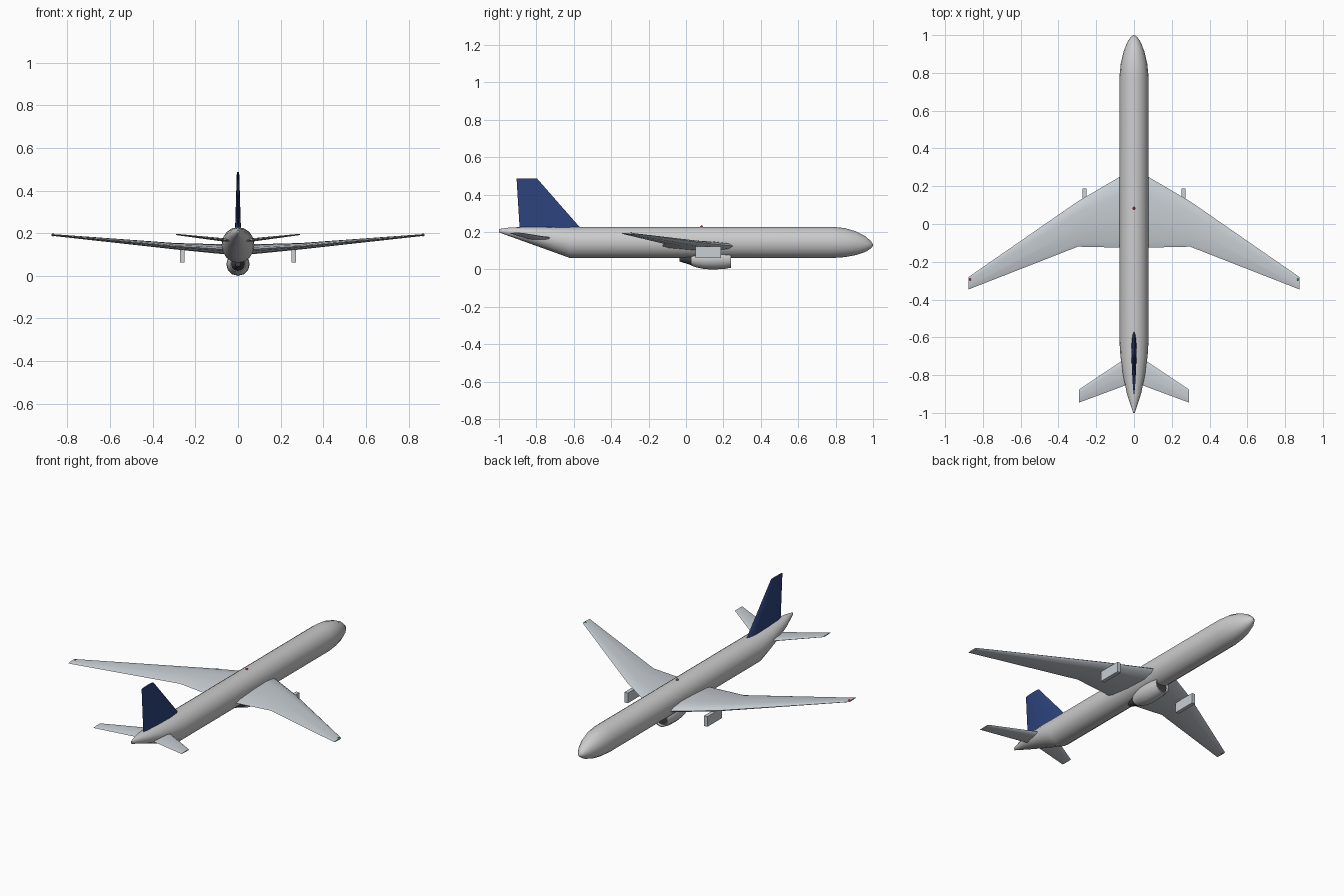
import bpy, bmesh, math
from mathutils import Vector

if "Cube" in bpy.data.objects:
    bpy.data.objects.remove(bpy.data.objects["Cube"])


def material(name, rgb):
    m = bpy.data.materials.new(name)
    m.diffuse_color = (*rgb, 1)
    m.use_nodes = True
    m.node_tree.nodes["Principled BSDF"].inputs["Base Color"].default_value = m.diffuse_color
    return m


WHITE = material("body_white", (0.8, 0.8, 0.8))
METAL = material("wing_grey", (0.58, 0.62, 0.66))
NAVY = material("fin_navy", (0.025, 0.055, 0.2))
DARK = material("exhaust_dark", (0.05, 0.05, 0.055))
RED = material("light_red", (0.7, 0.02, 0.02))
GREEN = material("light_green", (0.02, 0.5, 0.08))


def loft(name, rings, mat, angle=35):
    """Skin a list of equal-length closed rings and cap both ends."""
    bm = bmesh.new()
    loops = [[bm.verts.new(p) for p in ring] for ring in rings]
    n = len(loops[0])
    for a, b in zip(loops, loops[1:]):
        for i in range(n):
            j = (i + 1) % n
            bm.faces.new((a[i], a[j], b[j], b[i]))
    bm.faces.new(loops[0])
    bm.faces.new(loops[-1])
    bmesh.ops.recalc_face_normals(bm, faces=bm.faces)
    me = bpy.data.meshes.new(name)
    bm.to_mesh(me)
    bm.free()
    ob = bpy.data.objects.new(name, me)
    bpy.context.collection.objects.link(ob)
    me.materials.append(mat)
    bpy.ops.object.select_all(action='DESELECT')
    bpy.context.view_layer.objects.active = ob
    ob.select_set(True)
    bpy.ops.object.shade_smooth_by_angle(angle=math.radians(angle))
    return ob


def oval(y, rx, bottom, top, n=16):
    zc, rz = (top + bottom) / 2, (top - bottom) / 2
    return [(rx * math.cos(2 * math.pi * i / n), y,
             zc + rz * math.sin(2 * math.pi * i / n)) for i in range(n)]


# Airfoil: (chord fraction, half-thickness fraction)
FOIL = [(0, 0), (0.06, 0.6), (0.25, 1), (0.6, 0.85), (0.92, 0.4), (1, 0)]
FOIL += [(c, -t) for c, t in FOIL[-2:0:-1]]


def wing_ring(side, x, lead, trail, z, thick):
    return [(side * x, lead + (trail - lead) * c, z + t * thick / 2) for c, t in FOIL]


# Fuselage: y, half width, bottom, top
BODY = [(-1, 0.004, 0.198, 0.216), (-0.95, 0.021, 0.18, 0.223), (-0.9, 0.037, 0.162, 0.226),
        (-0.8, 0.058, 0.126, 0.228), (-0.7, 0.072, 0.09, 0.228), (-0.62, 0.077, 0.061, 0.228),
        (0.78, 0.077, 0.061, 0.228), (0.85, 0.07, 0.066, 0.221), (0.91, 0.056, 0.077, 0.203),
        (0.96, 0.037, 0.094, 0.177), (0.988, 0.019, 0.112, 0.152), (1, 0.004, 0.126, 0.134)]
loft("fuselage", [oval(*s) for s in BODY], WHITE, 50)

# Lifting surfaces: x, leading y, trailing y, z, thickness
WING = [(0, 0.29, -0.125, 0.122, 0.05), (0.075, 0.25, -0.125, 0.125, 0.046),
        (0.297, 0.12, -0.12, 0.139, 0.03), (0.875, -0.28, -0.346, 0.192, 0.008)]
STAB = [(0.02, -0.695, -0.845, 0.163, 0.018), (0.29, -0.875, -0.945, 0.194, 0.006)]
for side, tag in ((1, "right"), (-1, "left")):
    loft(f"wing_{tag}", [wing_ring(side, *s) for s in WING], METAL)
    loft(f"tailplane_{tag}", [wing_ring(side, *s) for s in STAB], METAL)

# Tail fin: z, leading y, trailing y, thickness
FIN = [(0.2, -0.54, -0.888, 0.028), (0.228, -0.57, -0.89, 0.027), (0.487, -0.797, -0.906, 0.011)]
loft("tail_fin", [[(t * th / 2, a + (b - a) * c, z) for c, t in FOIL]
                  for z, a, b, th in FIN], NAVY)

# Belly nacelle with recessed dark intake and tapering exhaust
ZC = 0.055


def disc(y, r):
    return oval(y, r, ZC - r, ZC + r, 12)


loft("nacelle", [disc(y, r) for y, r in
                 [(0.03, 0.036), (0.06, 0.045), (0.1, 0.053), (0.14, 0.055), (0.2, 0.053),
                  (0.24, 0.046), (0.24, 0.04), (0.225, 0.038)]], WHITE, 40)
loft("intake_fan", [disc(0.22, 0.037), disc(0.228, 0.037)], DARK)
loft("exhaust", [disc(-0.035, 0.012), disc(0.035, 0.034)], DARK)


# Under-wing pylons
def box(name, lo, hi, mat):
    loft(name, [[(lo[0], lo[1], z), (hi[0], lo[1], z), (hi[0], hi[1], z), (lo[0], hi[1], z)]
                for z in (lo[2], hi[2])], mat)


for side, tag in ((1, "right"), (-1, "left")):
    x = side * 0.262
    box(f"pylon_{tag}", (x - 0.011, 0.05, 0.062), (x + 0.011, 0.188, 0.122), METAL)


# Navigation lights
def light(name, pos, mat):
    bpy.ops.mesh.primitive_uv_sphere_add(segments=10, ring_count=6, radius=0.007, location=pos)
    ob = bpy.context.object
    ob.name = name
    ob.data.materials.append(mat)
    bpy.ops.object.shade_smooth()


light("beacon", (0, 0.083, 0.228), RED)
light("right_tip_light", (0.868, -0.293, 0.192), GREEN)
light("left_tip_light", (-0.868, -0.293, 0.192), RED)
